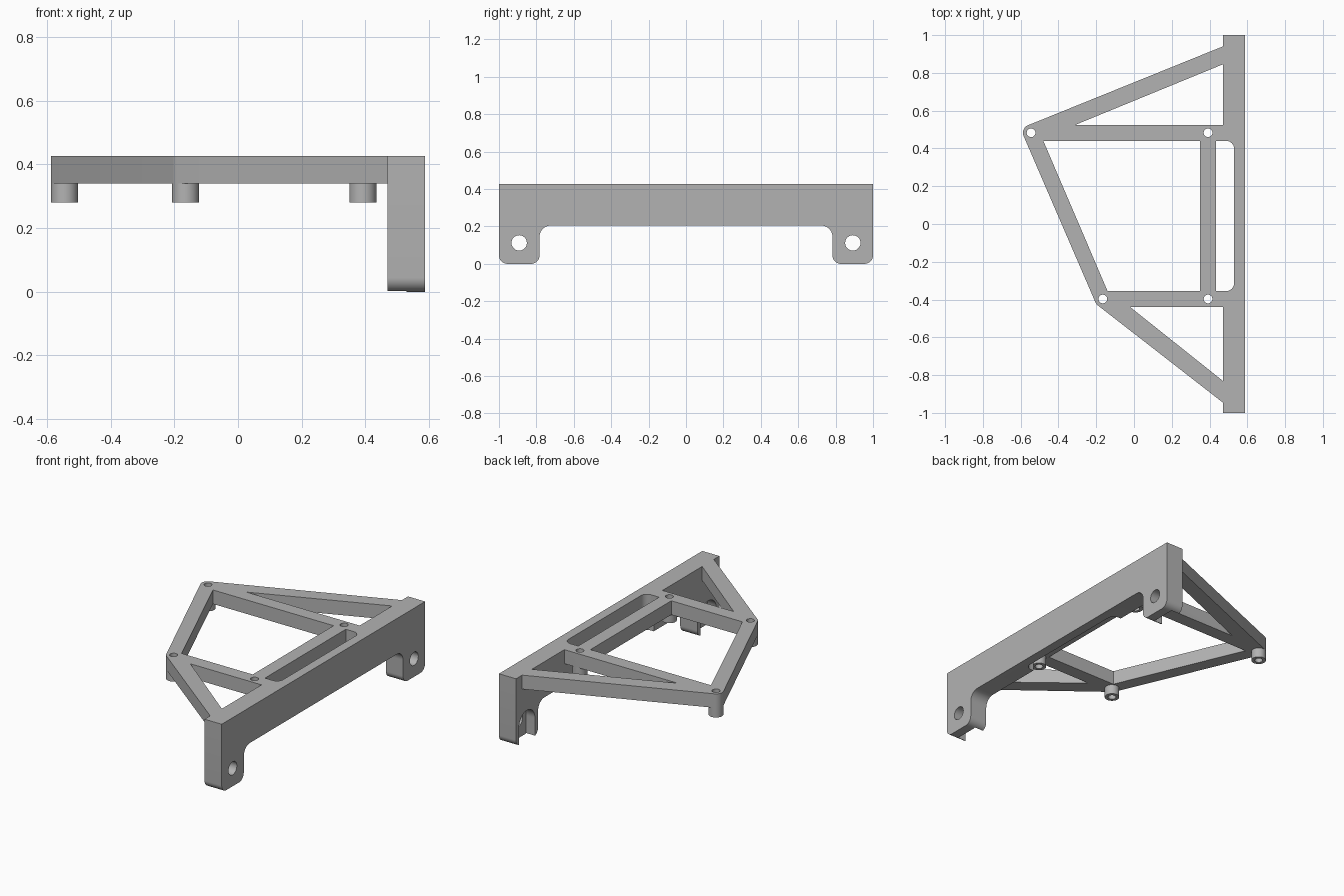
import bpy
import bmesh
import math
from mathutils import Vector

cube = bpy.data.objects.get("Cube")
if cube:
    bpy.data.objects.remove(cube, do_unlink=True)

grey = bpy.data.materials.new("plain grey")
grey.use_nodes = True
grey.diffuse_color = (0.45, 0.45, 0.45, 1)
grey.node_tree.nodes["Principled BSDF"].inputs["Base Color"].default_value = (0.45, 0.45, 0.45, 1)

TOP, PLATE_Z, BOSS_Z = 0.427, 0.34, 0.28
WALL_IN, WALL_OUT = 0.47, 0.588
BOSS_R, HOLE_R = 0.043, 0.023
BACK_Y, FRONT_Y = 0.483, -0.397
CORNERS = [(-0.545, BACK_Y), (-0.165, FRONT_Y)]
BOSSES = CORNERS + [(0.392, BACK_Y), (0.392, FRONT_Y)]


def prism(name, outline, low, high, axis="Z"):
    """Extrude an outline along z (points are x, y) or along x (points are y, z)."""
    def place(p, h):
        return (p[0], p[1], h) if axis == "Z" else (h, p[0], p[1])
    bm = bmesh.new()
    face = bm.faces.new([bm.verts.new(place(p, low)) for p in outline])
    ext = bmesh.ops.extrude_face_region(bm, geom=[face])
    moved = [v for v in ext["geom"] if isinstance(v, bmesh.types.BMVert)]
    shift = Vector(place((0, 0), high - low))
    bmesh.ops.translate(bm, verts=moved, vec=shift)
    bmesh.ops.recalc_face_normals(bm, faces=bm.faces)
    mesh = bpy.data.meshes.new(name)
    bm.to_mesh(mesh)
    bm.free()
    mesh.materials.append(grey)
    obj = bpy.data.objects.new(name, mesh)
    bpy.context.collection.objects.link(obj)
    return obj


def arc(cx, cy, r, start, end, steps=10):
    return [(cx + r * math.cos(math.radians(start + (end - start) * i / steps)),
             cy + r * math.sin(math.radians(start + (end - start) * i / steps)))
            for i in range(steps + 1)]


def circle(cx, cy, r, steps=40):
    return arc(cx, cy, r, 0, 360, steps)[:-1]


def combine(target, other, operation):
    """Apply a boolean and discard the helper."""
    mod = target.modifiers.new("combine", "BOOLEAN")
    mod.operation, mod.solver, mod.object = operation, "EXACT", other
    graph = bpy.context.evaluated_depsgraph_get()
    mesh = bpy.data.meshes.new_from_object(target.evaluated_get(graph))
    target.modifiers.clear()
    target.data = mesh
    bpy.data.objects.remove(other, do_unlink=True)


def cut(target, outline, low, high, axis="Z"):
    combine(target, prism("cutter", outline, low, high, axis), "DIFFERENCE")


# Upright wall with two rounded feet
LEG, ARCH, R_FOOT, R_ARCH = 0.783, 0.205, 0.045, 0.06
half = [(1, TOP)]
half += arc(1 - R_FOOT, R_FOOT, R_FOOT, 0, -90)
half += arc(LEG + R_FOOT, R_FOOT, R_FOOT, -90, -180)
half += arc(LEG - R_ARCH, ARCH - R_ARCH, R_ARCH, 0, 90)
wall = prism("mounting_bracket", half + [(-y, z) for y, z in reversed(half)],
             WALL_IN, WALL_OUT, "X")

# Plate outline, rounded around its two outer corners
inside = 0.50
plate = prism("frame_plate",
              [(inside, 0.952), (WALL_IN, 0.94)]
              + arc(*CORNERS[0], BOSS_R, 113, 203)
              + arc(*CORNERS[1], BOSS_R, 203, 232)
              + [(WALL_IN, -0.945), (inside, -0.965)],
              PLATE_Z, TOP)

# Openings between the struts
for opening in ([(-0.31, 0.525), (WALL_IN, 0.525), (WALL_IN, 0.845)],
                [(-0.02, -0.44), (WALL_IN, -0.44), (WALL_IN, -0.83)],
                [(-0.48, 0.44), (0.35, 0.44), (0.35, -0.355), (-0.14, -0.355)]):
    cut(plate, opening, 0.2, 0.6)
combine(wall, plate, "UNION")

# Long pocket that bites into the wall
pocket = [(0.434, 0.44), (0.434, -0.355)]
pocket += arc(0.488, -0.313, 0.042, -90, 0) + arc(0.488, 0.398, 0.042, 0, 90)
cut(wall, pocket, -0.1, 0.6)

# Screw bosses under the plate
for x, y in BOSSES:
    combine(wall, prism("boss", circle(x, y, BOSS_R - 0.0005), BOSS_Z, 0.38), "UNION")
for x, y in BOSSES:
    cut(wall, circle(x, y, HOLE_R), 0.2, 0.6)

# Bolt holes in the feet, with a recess on the inner face open at the bottom
for side in (-1, 1):
    y, z, r = side * 0.892, 0.112, 0.078
    cut(wall, circle(y, z, 0.041), 0.4, 0.7, "X")
    cut(wall, arc(y, z, r, 0, 180, 24) + [(y - r, -0.1), (y + r, -0.1)], 0.4, 0.53, "X")

bpy.ops.object.select_all(action="DESELECT")
wall.select_set(True)
bpy.context.view_layer.objects.active = wall
bpy.ops.object.shade_smooth_by_angle(angle=math.radians(30))
